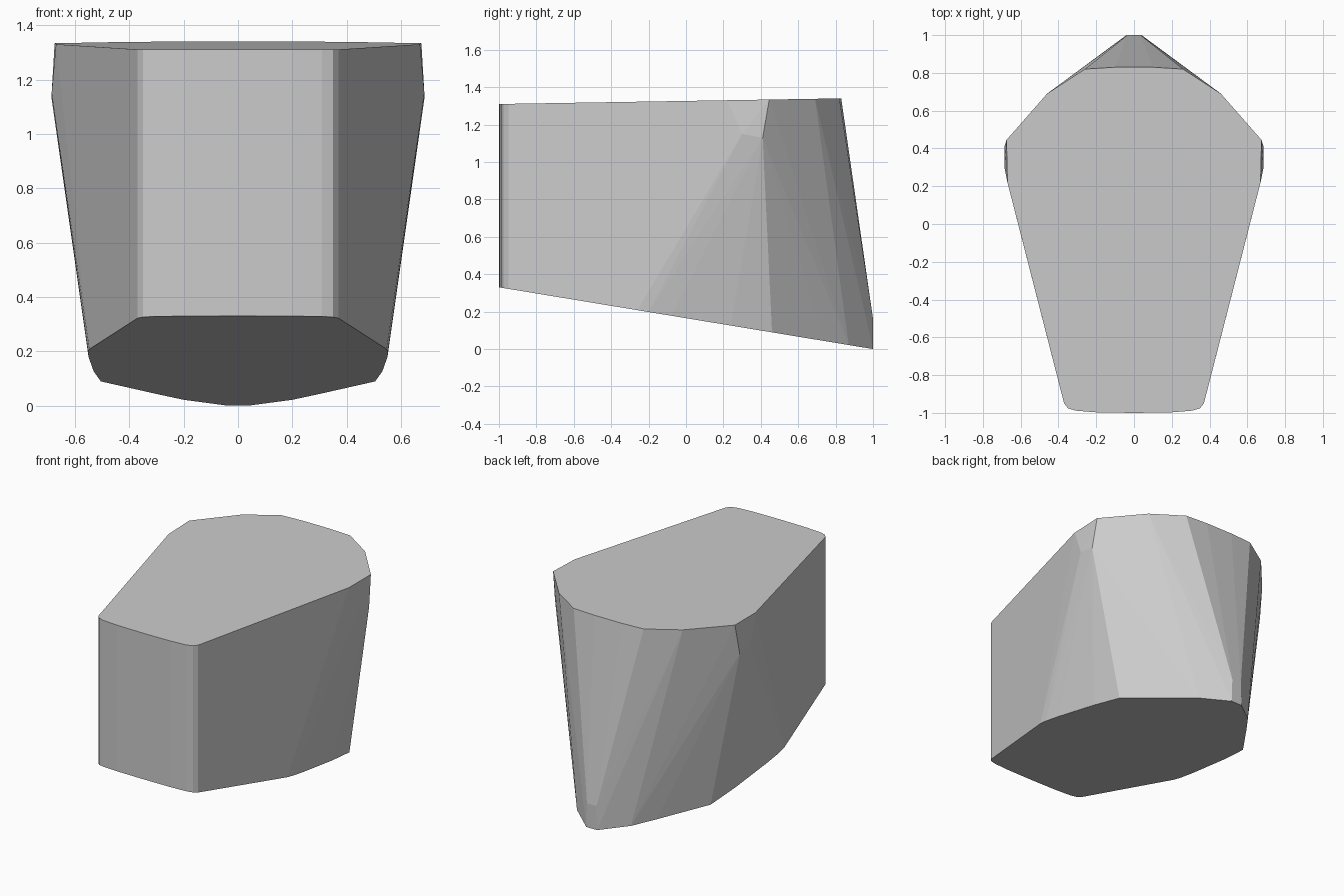
import bpy
import bmesh

cube = bpy.data.objects.get("Cube")
if cube:
    bpy.data.objects.remove(cube, do_unlink=True)

# One neutral grey for the whole body
grey = bpy.data.materials.new("plain grey")
grey.use_nodes = True
colour = (0.6, 0.6, 0.6, 1)
grey.diffuse_color = colour
grey.node_tree.nodes["Principled BSDF"].inputs["Base Color"].default_value = colour


def top_height(y):
    return 1.31 + 0.0165 * (y + 1)


def base_height(y):
    return 0.165 * (1 - y)


# Half outlines (x, y) of the two sloping end faces, front to back
top_outline = [(0.2, -0.997), (0.31, -0.988), (0.35, -0.975), (0.37, -0.95),
               (0.67, 0.22), (0.675, 0.445), (0.46, 0.69), (0.26, 0.82), (0.1, 0.83)]
base_outline = [(0.2, -0.997), (0.31, -0.988), (0.35, -0.975), (0.37, -0.95),
                (0.547, -0.26), (0.552, -0.2), (0.55, -0.08), (0.531, 0.24), (0.505, 0.46),
                (0.3, 0.74), (0.2, 0.87), (0.04, 1.0)]

points = [(x, y, top_height(y)) for x, y in top_outline]
points += [(x, y, base_height(y)) for x, y in base_outline]
# Shoulder bulge and the back keel
points += [(0.686, 0.3, 1.15), (0.686, 0.41, 1.13), (0.035, 1.0, 0.16)]
# Centre of the front face
points += [(0, -1, top_height(-1)), (0, -1, base_height(-1))]

# Mirror the points and wrap them in a convex shell
bm = bmesh.new()
for x, y, z in points:
    for side in ((1, -1) if x else (1,)):
        bm.verts.new((side * x, y, z))
hull = bmesh.ops.convex_hull(bm, input=bm.verts[:])
loose = {v for v in hull["geom_interior"] + hull["geom_unused"]
         if isinstance(v, bmesh.types.BMVert)}
bmesh.ops.delete(bm, geom=list(loose), context='VERTS')
bmesh.ops.dissolve_limit(bm, angle_limit=0.01, verts=bm.verts[:], edges=bm.edges[:])
bmesh.ops.recalc_face_normals(bm, faces=bm.faces[:])

mesh = bpy.data.meshes.new("body")
bm.to_mesh(mesh)
bm.free()
mesh.materials.append(grey)
body = bpy.data.objects.new("body", mesh)
bpy.context.collection.objects.link(body)
